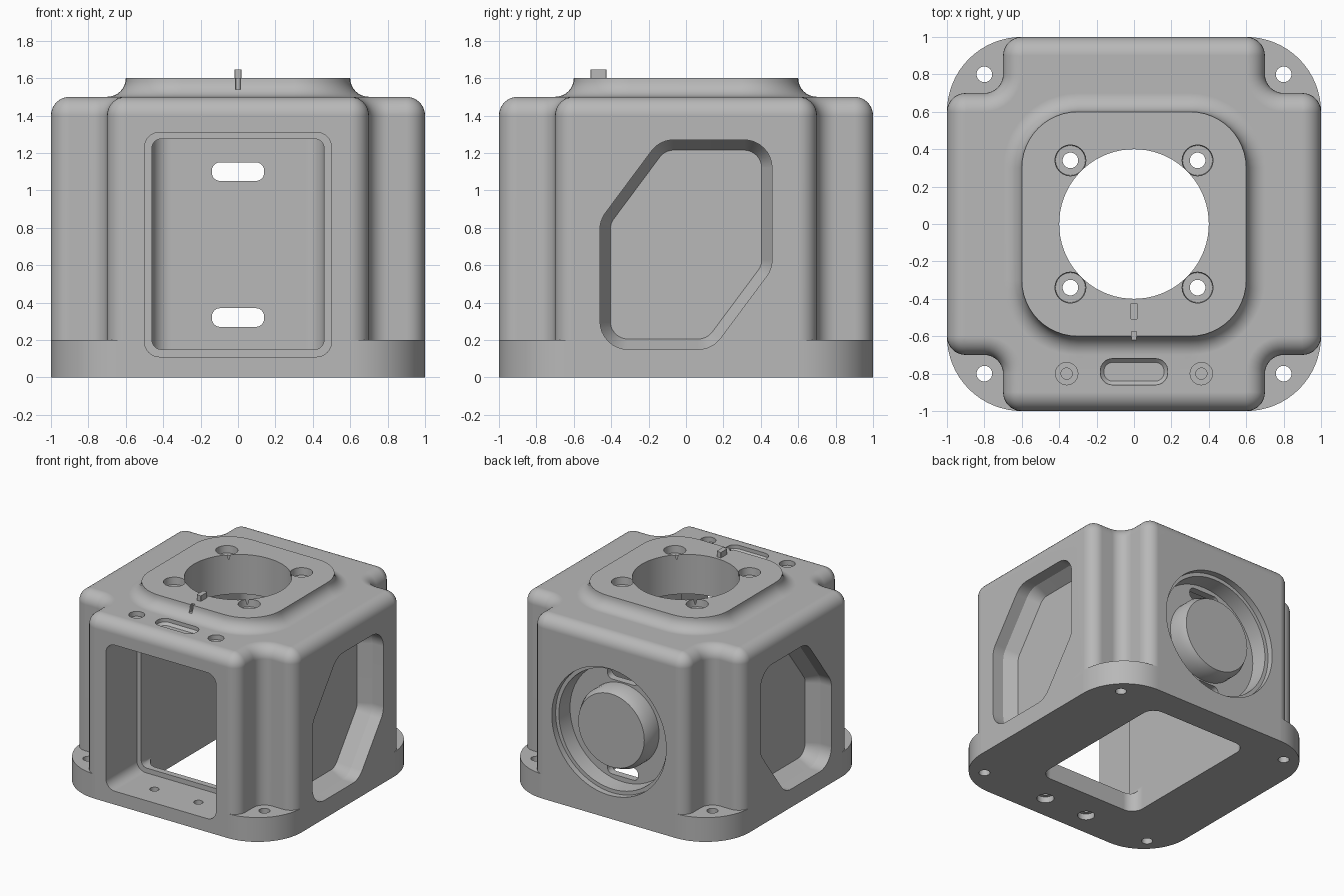
import bpy, bmesh, math
from mathutils import Vector, Matrix

if "Cube" in bpy.data.objects:
    bpy.data.objects.remove(bpy.data.objects["Cube"], do_unlink=True)

metal = bpy.data.materials.new("light_grey_metal")
metal.use_nodes = True
GREY = (0.48, 0.48, 0.48, 1)
metal.diffuse_color = GREY
metal.node_tree.nodes["Principled BSDF"].inputs["Base Color"].default_value = GREY


def outline(corners, radius, inset=0.0, n=8):
    """Rounded counter-clockwise polygon, optionally inset."""
    pts = []
    for i, c in enumerate(corners):
        p = Vector(c)
        u = (Vector(corners[i - 1]) - p).normalized()
        v = (Vector(corners[(i + 1) % len(corners)]) - p).normalized()
        convex = 1 if u.x * v.y - u.y * v.x < 0 else -1
        half = u.angle(v) / 2
        bis = (u + v).normalized()
        p = p + bis * convex * inset / math.sin(half)
        r = max(radius - convex * inset, 0.003)
        centre = p + bis * r / math.sin(half)
        start = p + u * r / math.tan(half) - centre
        sweep = (math.pi - 2 * half) * convex
        for k in range(n + 1):
            pts.append(centre + Matrix.Rotation(sweep * k / n, 2) @ start)
    return pts


def rect(x0, x1, y0, y1):
    return [(x0, y0), (x1, y0), (x1, y1), (x0, y1)]


def circle(cx, cy, r, n=48):
    return [Vector((cx + r * math.cos(2 * math.pi * k / n),
                    cy + r * math.sin(2 * math.pi * k / n))) for k in range(n)]


def loft(name, axis, *rings):
    """Closed solid through (outline, level) rings stacked along an axis."""
    place = {"X": lambda p, l: (l, p.x, p.y),
             "Y": lambda p, l: (p.x, l, p.y),
             "Z": lambda p, l: (p.x, p.y, l)}[axis]
    bm = bmesh.new()
    loops = [[bm.verts.new(place(p, l)) for p in pts] for pts, l in rings]
    for a, b in zip(loops, loops[1:]):
        for i in range(len(a)):
            bm.faces.new((a[i - 1], a[i], b[i], b[i - 1]))
    bm.faces.new(loops[0])
    bm.faces.new(loops[-1])
    bmesh.ops.recalc_face_normals(bm, faces=bm.faces)
    mesh = bpy.data.meshes.new(name)
    bm.to_mesh(mesh)
    bm.free()
    mesh.materials.append(metal)
    obj = bpy.data.objects.new(name, mesh)
    bpy.context.scene.collection.objects.link(obj)
    return obj


def combine(target, tool, operation="DIFFERENCE"):
    mod = target.modifiers.new("boolean", "BOOLEAN")
    mod.operation, mod.solver, mod.object = operation, "EXACT", tool
    bpy.context.view_layer.update()
    graph = bpy.context.evaluated_depsgraph_get()
    mesh = bpy.data.meshes.new_from_object(target.evaluated_get(graph))
    target.modifiers.clear()
    target.data = mesh
    bpy.data.objects.remove(tool, do_unlink=True)


def cut(axis, *rings):
    combine(housing, loft("cutter", axis, *rings))


# Body: a square with notched corners and a rounded top edge
cross = []
for k in range(4):
    turn = Matrix.Rotation(k * math.pi / 2, 2)
    cross += [turn @ Vector(c) for c in ((1, -0.7), (1, 0.7), (0.7, 0.7))]
body_rings = [(outline(cross, 0.1), 0)]
for k in range(9):
    t = math.pi / 2 * k / 8
    body_rings.append((outline(cross, 0.1, 0.1 * (1 - math.cos(t))), 1.4 + 0.1 * math.sin(t)))
housing = loft("housing", "Z", *body_rings)

# Base flange
square = rect(-1, 1, -1, 1)
flange = outline(square, 0.4, n=16)
combine(housing, loft("flange", "Z", (flange, 0), (flange, 0.2)), "UNION")

# Raised top pad with a concave foot
pad = rect(-0.6, 0.6, -0.6, 0.6)
pad_rings = [(outline(pad, 0.3, -0.1, 12), 1.42)]
for k in range(9):
    t = math.pi / 2 * k / 8
    pad_rings.append((outline(pad, 0.3, -0.1 * (1 - math.sin(t)), 12), 1.6 - 0.1 * math.cos(t)))
combine(housing, loft("pad", "Z", *pad_rings), "UNION")

# Inner cavity, open at the bottom, and round top bore
cavity = outline(rect(-0.46, 0.46, -0.55, 0.76), 0.1)
cut("Z", (cavity, -0.1), (cavity, 1.275))
bore = circle(0, 0, 0.4, 72)
cut("Z", (bore, 1.2), (bore, 1.7))

# Front window with an inner lip
window = outline(rect(-0.5, 0.5, 0.11, 1.31), 0.08)
cut("Y", (window, -1.1), (window, -0.6))
lip = outline(rect(-0.46, 0.46, 0.15, 1.275), 0.05)
cut("Y", (lip, -0.65), (lip, -0.45))

# Six-sided side pockets with a sloped inner edge
hexagon = [(-0.46, 0.15), (0.14, 0.15), (0.46, 0.58), (0.46, 1.27), (-0.14, 1.27), (-0.46, 0.84)]
wide, narrow = outline(hexagon, 0.15), outline(hexagon, 0.15, 0.055)
for s in (-1, 1):
    cut("X", (wide, s * 1.1), (wide, s * 0.9), (narrow, s * 0.8))

# Stepped round recess in the back, with two slots and a central boss
MID = 0.71
ring = [(circle(0, MID, r, 72), y) for r, y in
        ((0.52, 1.1), (0.52, 0.95), (0.49, 0.95), (0.48, 0.82))]
cut("Y", *ring)
for s in (-1, 1):
    z = MID + s * 0.39
    slot = outline(rect(-0.14, 0.14, z - 0.05, z + 0.05), 0.045)
    cut("Y", (slot, 0.7), (slot, 0.9))
boss = [(circle(0, MID, r, 64), y) for r, y in
        ((0.33, 0.79), (0.33, 0.91), (0.3, 0.97))]
combine(housing, loft("boss", "Y", *boss), "UNION")

# Counterbored pad holes and flange corner holes
for sx in (-1, 1):
    for sy in (-1, 1):
        x, y = sx * 0.34, sy * 0.34
        cut("Z", (circle(x, y, 0.042, 24), 1.2), (circle(x, y, 0.042, 24), 1.54),
            (circle(x, y, 0.08, 24), 1.54), (circle(x, y, 0.088, 24), 1.7))
        hole = circle(sx * 0.8, sy * 0.8, 0.042, 24)
        cut("Z", (hole, -0.1), (hole, 0.3))

# Front sill holes, wider from below, and blind holes on the top edge
for s in (-1, 1):
    small, big = circle(s * 0.2, -0.8, 0.035, 24), circle(s * 0.2, -0.8, 0.065, 24)
    cut("Z", (big, -0.1), (big, 0.05), (small, 0.05), (small, 0.16))
    small, big = circle(s * 0.36, -0.8, 0.03, 24), circle(s * 0.36, -0.8, 0.06, 24)
    cut("Z", (small, 1.4), (small, 1.46), (big, 1.46), (big, 1.6))

# Blind slot on the top edge
groove = rect(-0.18, 0.18, -0.86, -0.72)
cut("Z", (outline(groove, 0.065, 0.02), 1.45), (outline(groove, 0.065), 1.47),
    (outline(groove, 0.065), 1.6))

# Alignment notch and pin on the pad
notch = rect(-0.013, 0.013, -0.7, -0.575)
cut("Z", (outline(notch, 0.003), 1.54), (outline(notch, 0.003), 1.7))
pin = outline(rect(-0.02, 0.02, -0.51, -0.425), 0.006, n=3)
combine(housing, loft("pin", "Z", (pin, 1.57), (pin, 1.645)), "UNION")

# Smooth fillets, crisp edges
bpy.ops.object.select_all(action="DESELECT")
housing.select_set(True)
bpy.context.view_layer.objects.active = housing
bpy.ops.object.shade_smooth_by_angle(angle=math.radians(28))
weighted = housing.modifiers.new("weighted_normals", "WEIGHTED_NORMAL")
weighted.keep_sharp = True
